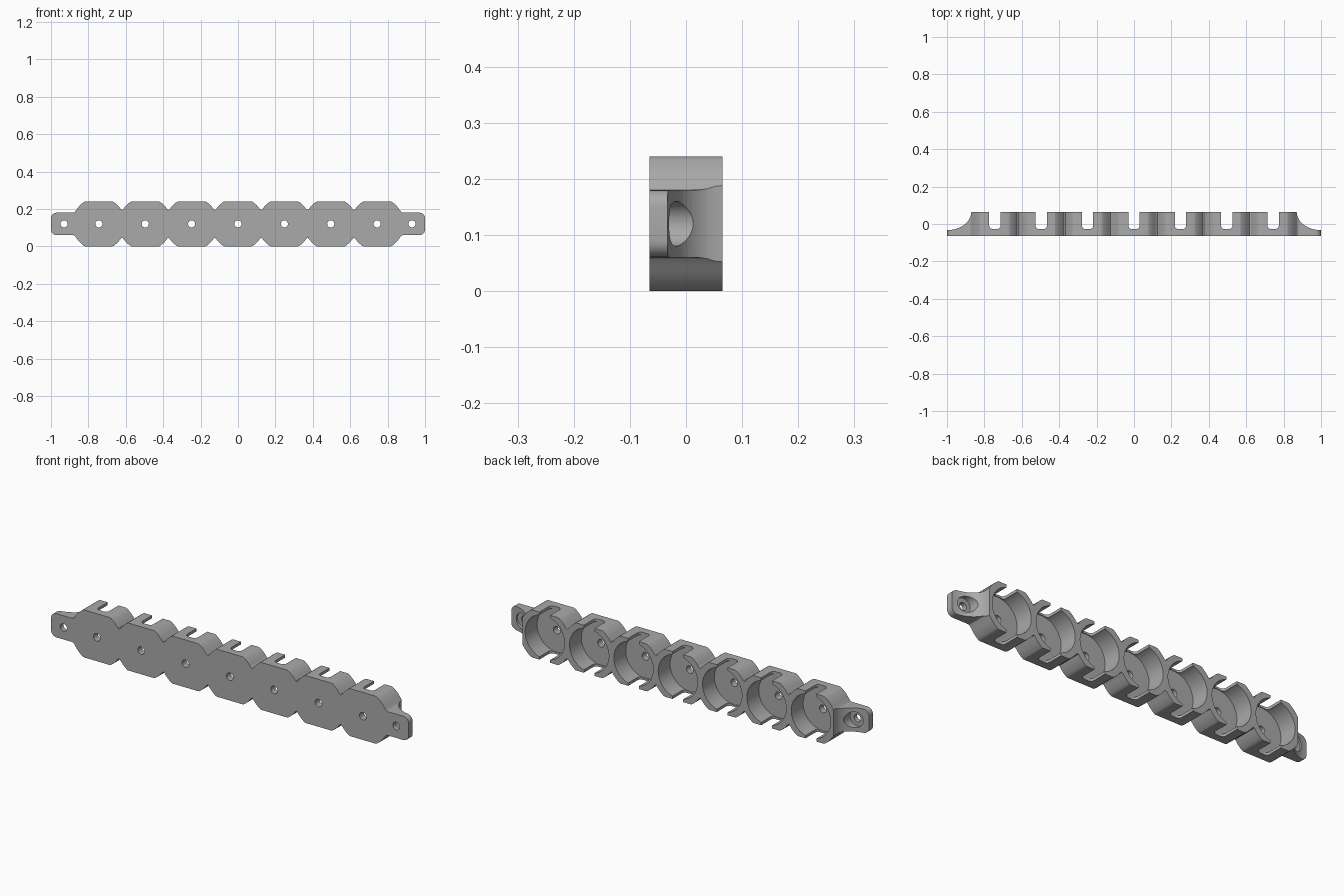
import bpy, bmesh, math

cube = bpy.data.objects.get("Cube")
if cube:
    bpy.data.objects.remove(cube, do_unlink=True)

PITCH, MID, HALF, DEPTH = 0.248, 0.12, 0.12, 0.065
OUTER, INNER, FLOOR = 0.1415, 0.11, -0.03
TAB, CORNER = 0.06, 0.03
centers = [i * PITCH for i in range(-3, 4)]

grey = bpy.data.materials.new("plain grey")
grey.use_nodes = True
grey.diffuse_color = (0.4, 0.4, 0.4, 1)
grey.node_tree.nodes["Principled BSDF"].inputs["Base Color"].default_value = (0.4, 0.4, 0.4, 1)


def prism(name, points, low, high, axis):
    """Extrude a 2D outline along y (points are x, z) or z (points are x, y)."""
    def place(p, t):
        return (p[0], t, p[1]) if axis == "y" else (p[0], p[1], t)
    bm = bmesh.new()
    a = [bm.verts.new(place(p, low)) for p in points]
    b = [bm.verts.new(place(p, high)) for p in points]
    bm.faces.new(a)
    bm.faces.new(b[::-1])
    n = len(points)
    for i in range(n):
        j = (i + 1) % n
        bm.faces.new((a[j], a[i], b[i], b[j]))
    bmesh.ops.recalc_face_normals(bm, faces=bm.faces)
    mesh = bpy.data.meshes.new(name)
    bm.to_mesh(mesh)
    bm.free()
    mesh.materials.append(grey)
    obj = bpy.data.objects.new(name, mesh)
    bpy.context.collection.objects.link(obj)
    return obj


def ellipse(cx, cy, rx, ry, n):
    return [(cx + rx * math.cos(math.tau * i / n), cy + ry * math.sin(math.tau * i / n))
            for i in range(n)]


def smooth_max(a, b, k):
    h = max(k - abs(a - b), 0) / k
    return max(a, b) + h * h * k / 4


def half_height(x):
    """Scalloped outline: clipped circles blended into each other and the tabs."""
    h = TAB
    for c in centers:
        h = smooth_max(h, math.sqrt(max(OUTER ** 2 - (x - c) ** 2, 0)), 0.02)
    return min(h, HALF)


# Outline of the strip, with rounded tab corners
upper = []
for i in range(7):
    a = math.pi / 2 * i / 6
    upper.append((-1 + CORNER * (1 - math.cos(a)), TAB - CORNER * (1 - math.sin(a))))
for i in range(-116, 117):
    x = i / 128
    h = half_height(x)
    if min(half_height(x - 1 / 128), half_height(x + 1 / 128)) < HALF:
        upper.append((x, h))
upper += [(-x, h) for x, h in reversed(upper[:7])]
outline = [(x, MID + h) for x, h in upper] + [(x, MID - h) for x, h in reversed(upper)]
body = prism("cup_strip", outline, -DEPTH, DEPTH, "y")

cutters = []
# Concave sweeps that thin the ends down to mounting tabs
for side in (-1, 1):
    cutters.append(prism("tab_sweep", ellipse(side, DEPTH, 0.13, 0.098, 64), -0.1, 0.4, "z"))

# Round cups, their finger slots and centre holes
for c in centers:
    cutters.append(prism("cup_bore", ellipse(c, MID, INNER, INNER, 64), FLOOR, 0.2, "y"))
    w, r, base = 0.03, 0.018, FLOOR + 0.003
    slot = [(c - w, 0.2)]
    for i in range(13):
        a = math.pi + math.pi * i / 12
        shift = -(w - r) if i <= 6 else w - r
        slot.append((c + shift + r * math.cos(a), base + r + r * math.sin(a)))
        if i == 6:
            slot.append((c + w - r, base))
    slot.append((c + w, 0.2))
    cutters.append(prism("finger_slot", slot, -0.1, 0.4, "z"))
    cutters.append(prism("cup_hole", ellipse(c, MID, 0.019, 0.019, 24), -0.2, 0.0, "y"))

# Screw holes with wide head recesses in the tabs
for x in (-0.93, 0.93):
    cutters.append(prism("screw_hole", ellipse(x, MID, 0.019, 0.019, 24), -0.2, 0.0, "y"))
    cutters.append(prism("head_recess", ellipse(x, MID, 0.04, 0.04, 40), -0.04, 0.2, "y"))

bpy.ops.object.select_all(action="DESELECT")
bpy.context.view_layer.objects.active = body
body.select_set(True)
for cutter in cutters:
    mod = body.modifiers.new("cut", "BOOLEAN")
    mod.operation = "DIFFERENCE"
    mod.solver = "EXACT"
    mod.object = cutter
    bpy.ops.object.modifier_apply(modifier=mod.name)
    bpy.data.objects.remove(cutter, do_unlink=True)

bpy.ops.object.shade_smooth_by_angle(angle=math.radians(30))
